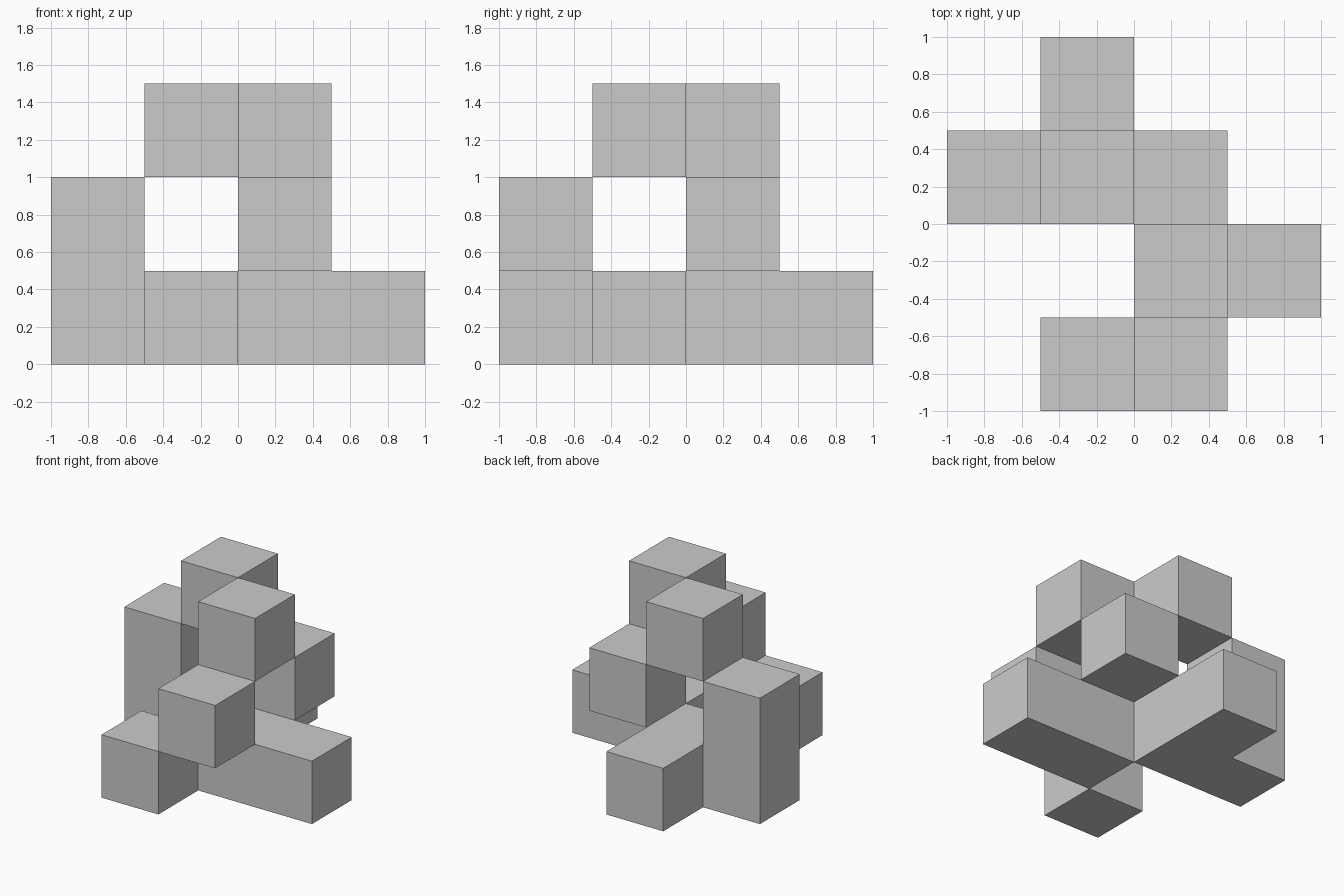
import bpy, bmesh
from mathutils import Vector

if "Cube" in bpy.data.objects:
    bpy.data.objects.remove(bpy.data.objects["Cube"])

S = 0.5                       # edge length of one cube
ORIGIN = Vector((-1, -1, 0))  # corner of the 4 x 4 x 3 cube grid


def block(name, cells):
    """Join unit cubes at grid cells into one closed block without inner faces."""
    bm = bmesh.new()
    for cell in cells:
        centre = ORIGIN + (Vector(cell) + Vector((0.5, 0.5, 0.5))) * S
        cube = bmesh.ops.create_cube(bm, size=S)["verts"]
        bmesh.ops.translate(bm, verts=cube, vec=centre)
        bm.normal_update()
        faces = {f for v in cube for f in v.link_faces}
        hidden = [f for f in faces
                  if tuple(round(c + n) for c, n in zip(cell, f.normal)) in cells]
        bmesh.ops.delete(bm, geom=hidden, context='FACES_ONLY')
    bmesh.ops.remove_doubles(bm, verts=bm.verts[:], dist=0.001)
    bmesh.ops.dissolve_limit(bm, angle_limit=0.01, verts=bm.verts[:], edges=bm.edges[:])
    bmesh.ops.recalc_face_normals(bm, faces=bm.faces[:])
    mesh = bpy.data.meshes.new(name)
    bm.to_mesh(mesh)
    bm.free()
    bpy.context.collection.objects.link(bpy.data.objects.new(name, mesh))


# Bottom layer: corner piece with a raised post, a beam and a single cube
block("corner_base_with_post", [(1, 3, 0), (1, 2, 0), (0, 2, 0), (0, 2, 1)])
block("base_beam", [(2, 1, 0), (3, 1, 0)])
block("base_cube", [(1, 0, 0)])

# Middle layer: cubes that touch their neighbours along edges only
block("middle_front_cube", [(2, 0, 1)])
block("middle_back_cube", [(2, 2, 1)])

# Top layer: two diagonal cubes
block("top_back_cube", [(1, 2, 2)])
block("top_front_cube", [(2, 1, 2)])
